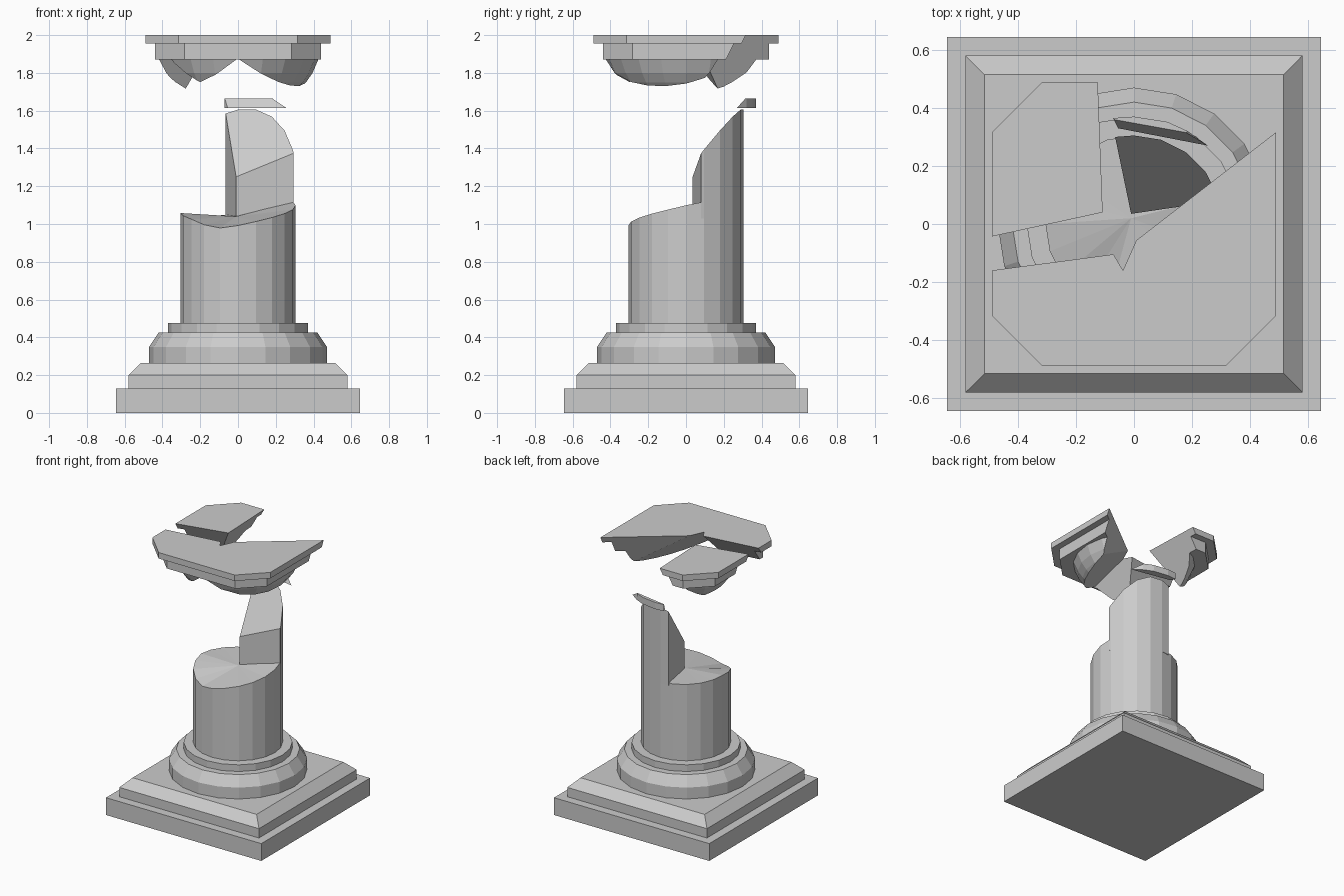
import bpy, bmesh, math
from mathutils import Vector

if "Cube" in bpy.data.objects:
    bpy.data.objects.remove(bpy.data.objects["Cube"])

N = 20  # sides of the round parts


def finish(name, bm):
    bmesh.ops.recalc_face_normals(bm, faces=bm.faces[:])
    me = bpy.data.meshes.new(name)
    bm.to_mesh(me)
    bm.free()
    ob = bpy.data.objects.new(name, me)
    bpy.context.collection.objects.link(ob)
    return ob


def loft(bm, rings):
    """Closed solid through rings of equal point count."""
    rows = [[bm.verts.new(p) for p in r] for r in rings]
    n = len(rows[0])
    for a, b in zip(rows, rows[1:]):
        for i in range(n):
            j = (i + 1) % n
            bm.faces.new((a[i], a[j], b[j], b[i]))
    bm.faces.new(rows[0][::-1])
    bm.faces.new(rows[-1])
    return rows


def circle(r, z):
    return [(r * math.cos(2 * math.pi * i / N), r * math.sin(2 * math.pi * i / N), z) for i in range(N)]


def square(h, z):
    return [(-h, -h, z), (h, -h, z), (h, h, z), (-h, h, z)]


def octagon(h, z):
    c = h * 0.645
    return [(h, -c, z), (h, c, z), (c, h, z), (-c, h, z),
            (-h, c, z), (-h, -c, z), (-c, -h, z), (c, -h, z)]


def cut(bm, a, b, c, keep, fill=True):
    """Slice by the plane through a, b, c, keeping the side of point keep."""
    a, b, c = Vector(a), Vector(b), Vector(c)
    n = (b - a).cross(c - a).normalized()
    if n.dot(Vector(keep) - a) > 0:
        n = -n
    res = bmesh.ops.bisect_plane(bm, geom=bm.verts[:] + bm.edges[:] + bm.faces[:], dist=1e-5,
                                 plane_co=a, plane_no=n, clear_outer=True)
    if fill:
        edges = [e for e in res['geom_cut'] if isinstance(e, bmesh.types.BMEdge) and e.is_boundary]
        bmesh.ops.holes_fill(bm, edges=edges, sides=0)


# Square plinth steps
bm = bmesh.new()
loft(bm, [square(0.645, 0), square(0.645, 0.13), square(0.58, 0.13),
          square(0.58, 0.20), square(0.515, 0.265)])
finish("plinth", bm)

# Round base mouldings
bm = bmesh.new()
loft(bm, [circle(r, z) for r, z in ((0.47, 0.265), (0.47, 0.35), (0.42, 0.425),
                                    (0.37, 0.425), (0.37, 0.475), (0.305, 0.475))])
finish("base_moulding", bm)

# Lower shaft with a broken rim: (angle, height)
rim = [(-180, 1.058), (-150, 1.035), (-113, 0.975), (-90, 0.992), (-8, 1.088), (15, 1.12),
       (60, 1.08), (102, 1.045), (140, 1.05), (180, 1.058)]


def rim_z(x, y):
    d = math.degrees(math.atan2(y, x))
    for (a0, z0), (a1, z1) in zip(rim, rim[1:]):
        if a0 <= d <= a1:
            return z0 + (z1 - z0) * (d - a0) / (a1 - a0)
    return rim[0][1]


bm = bmesh.new()
top = [(x, y, rim_z(x, y)) for x, y, _ in circle(0.305, 0)]
rows = loft(bm, [circle(0.305, 0.475), top])
bm.faces.ensure_lookup_table()
bm.faces.remove(bm.faces[-1])
mid = bm.verts.new((-0.01, 0.02, 1.04))
for i in range(N):
    bm.faces.new((rows[1][i], rows[1][(i + 1) % N], mid))
finish("lower_shaft", bm)

# Tall shard left standing at the back of the shaft
foot = [(-0.01, 0.035), (0.295, 0.08)] + [p[:2] for p in circle(0.305, 0)[1:6]] + [(-0.065, 0.30)]
bm = bmesh.new()
loft(bm, [[(x, y, 1.03) for x, y in foot],
          [(x, y, 1.206 + 0.217 * x + 1.31 * y) for x, y in foot]])
finish("shaft_shard", bm)

# Floating chip of the neck ring
arc = [(0.185, 0.32), (0.115, 0.352), (0.0, 0.37), (-0.072, 0.365)]
bm = bmesh.new()
loft(bm, [[(-0.055, 0.33, 1.615), (0.255, 0.27, 1.615)] + [(x, y, 1.615) for x, y in arc],
          [(-0.07, 0.36, 1.665), (0.18, 0.315, 1.665)] + [(x, y, 1.665) for x, y in arc]])
finish("neck_chip", bm)


# Capital: whole form sliced into floating fragments
def capital():
    bm = bmesh.new()
    loft(bm, [octagon(0.44, 1.87), octagon(0.44, 1.955)])
    loft(bm, [octagon(0.49, 1.955), octagon(0.49, 2.0)])
    loft(bm, [circle(0.31, 1.70), circle(0.36, 1.75), circle(0.395, 1.80), circle(0.425, 1.87)])
    return bm


# Back left fragment
bm = capital()
keep, tip, corner = (-0.35, 0.35, 1.98), (-0.28, 0.17, 1.712), (-0.108, 0.04, 2)
cut(bm, (-0.49, -0.043, 2), corner, tip, keep)
cut(bm, (-0.125, 0.49, 2), corner, tip, keep)
finish("capital_fragment_back", bm)

# Front fragment in two halves that meet along a shared split
saddle, notch = (0, -0.44, 1.87), (-0.038, -0.16, 2)
split = (0, -0.44, 1.0)
halves = (
    ("capital_fragment_right", (0.3, -0.3, 1.95), (0.352, 0, 1.745),
     ((0.488, 0.315, 2), (0.055, -0.02, 2), (0.345, 0.08, 1.76))),
    ("capital_fragment_left", (-0.25, -0.4, 1.95), (-0.2, -0.3, 1.75),
     ((-0.49, -0.16, 2), (-0.075, -0.105, 2), (-0.2, -0.3, 1.75))),
)
for name, keep, low, edge_plane in halves:
    bm = capital()
    cut(bm, *edge_plane, keep)
    cut(bm, saddle, notch, low, keep)
    cut(bm, saddle, notch, split, keep, fill=False)
    finish(name, bm)
